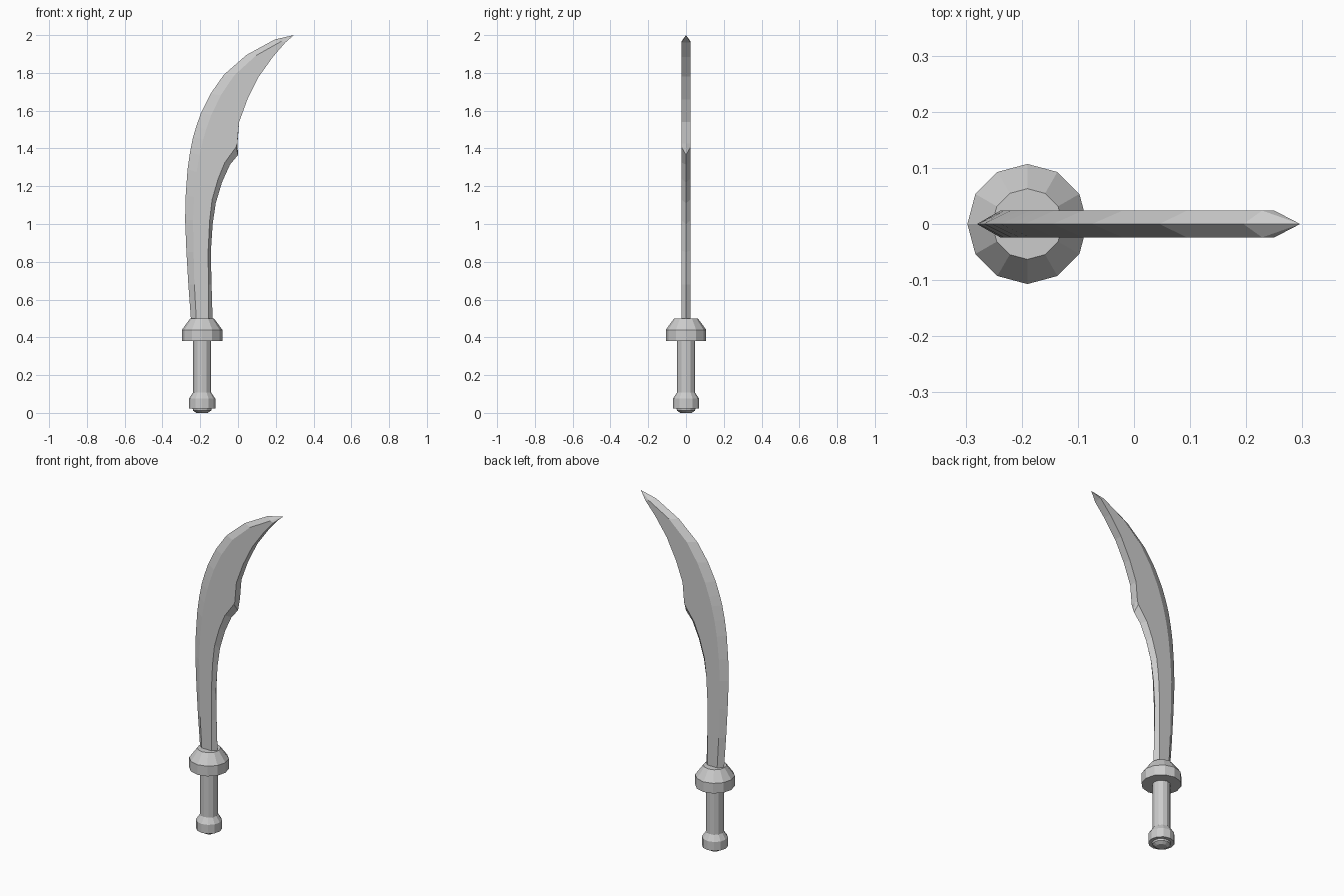
import bpy, bmesh, math

if "Cube" in bpy.data.objects:
    bpy.data.objects.remove(bpy.data.objects["Cube"])

AXIS_X = -0.19   # hilt axis
HALF = 0.024     # half blade thickness


def finish(name, bm):
    bmesh.ops.remove_doubles(bm, verts=bm.verts, dist=0.0005)
    bmesh.ops.recalc_face_normals(bm, faces=bm.faces)
    mesh = bpy.data.meshes.new(name)
    bm.to_mesh(mesh)
    bm.free()
    obj = bpy.data.objects.new(name, mesh)
    bpy.context.collection.objects.link(obj)
    return obj


def skin(bm, rings):
    """Bridge a list of closed rings and cap both ends."""
    loops = [[bm.verts.new(p) for p in ring] for ring in rings]
    n = len(loops[0])
    for a, b in zip(loops, loops[1:]):
        for i in range(n):
            j = (i + 1) % n
            bm.faces.new((a[i], a[j], b[j], b[i]))
    bm.faces.new(loops[0])
    bm.faces.new(loops[-1])


def turned(name, profile, sides=12):
    bm = bmesh.new()
    skin(bm, [[(AXIS_X + r * math.cos(math.tau * i / sides),
                r * math.sin(math.tau * i / sides), z) for i in range(sides)]
              for r, z in profile])
    return finish(name, bm)


# Hilt: pommel, grip and guard
turned("pommel", [(0.03, 0.0), (0.048, 0.012), (0.05, 0.022), (0.07, 0.022),
                  (0.07, 0.075), (0.048, 0.108)])
turned("grip", [(0.048, 0.10), (0.048, 0.385)])
turned("guard", [(0.107, 0.38), (0.107, 0.44), (0.063, 0.50)])

# Blade stations: spine x,z | spine bevel width | inner edge x,z | cutting edge x,z
stations = [
    (-0.248, 0.48, 0.028, -0.157, 0.48, -0.134, 0.48),
    (-0.263, 0.68, 0.032, -0.157, 0.68, -0.140, 0.68),
    (-0.273, 0.85, 0.038, -0.158, 0.86, -0.144, 0.85),
    (-0.280, 1.02, 0.042, -0.150, 1.02, -0.134, 1.00),
    (-0.277, 1.15, 0.045, -0.137, 1.13, -0.118, 1.11),
    (-0.267, 1.29, 0.050, -0.105, 1.24, -0.085, 1.22),
    (-0.254, 1.38, 0.052, -0.070, 1.325, -0.042, 1.315),
    (-0.238, 1.46, 0.055, -0.010, 1.408, 0.000, 1.365),
    (-0.220, 1.52, 0.055, -0.004, 1.425, -0.003, 1.425),
    (-0.195, 1.59, 0.055, 0.006, 1.54, 0.006, 1.54),
    (-0.145, 1.69, 0.055, 0.050, 1.66, 0.050, 1.66),
    (-0.075, 1.79, 0.055, 0.110, 1.78, 0.110, 1.78),
    (0.045, 1.895, 0.050, 0.185, 1.885, 0.185, 1.885),
    (0.195, 1.977, 0.035, 0.250, 1.960, 0.250, 1.960),
    (0.296, 2.0, 0.0, 0.296, 2.0, 0.296, 2.0),
]
rings = []
for sx, sz, width, ix, iz, ex, ez in stations:
    span = math.hypot(ix - sx, iz - sz)
    t = width / span if span else 0
    bx, bz = sx + (ix - sx) * t, sz + (iz - sz) * t
    h = HALF if span else 0
    rings.append([(sx, 0, sz), (bx, -h, bz), (ix, -h, iz),
                  (ex, 0, ez), (ix, h, iz), (bx, h, bz)])

bm = bmesh.new()
loops = [[bm.verts.new(p) for p in ring] for ring in rings[:-1]]
tip = bm.verts.new(rings[-1][0])
for a, b in zip(loops, loops[1:]):
    for i in range(6):
        j = (i + 1) % 6
        bm.faces.new((a[i], a[j], b[j], b[i]))
for i in range(6):
    bm.faces.new((loops[-1][i], loops[-1][(i + 1) % 6], tip))
bm.faces.new(loops[0])
finish("blade", bm)
